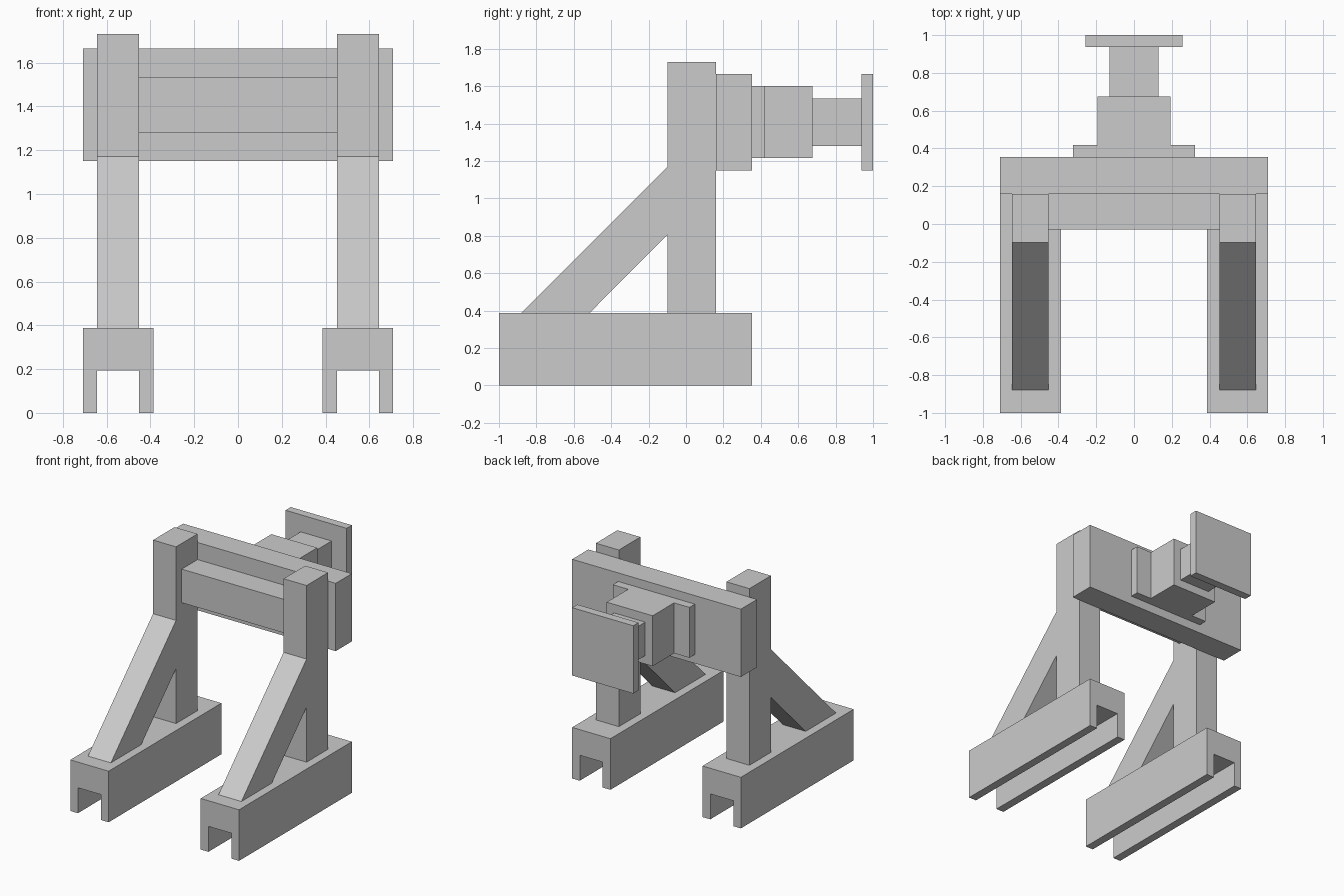
import bpy, bmesh
from mathutils import Vector

if "Cube" in bpy.data.objects:
    bpy.data.objects.remove(bpy.data.objects["Cube"])


def prism(name, points, offset):
    """Extrude a closed flat outline along an offset vector."""
    bm = bmesh.new()
    face = bm.faces.new([bm.verts.new(p) for p in points])
    ext = bmesh.ops.extrude_face_region(bm, geom=[face])
    bmesh.ops.translate(bm, vec=Vector(offset),
                        verts=[g for g in ext["geom"] if isinstance(g, bmesh.types.BMVert)])
    bmesh.ops.recalc_face_normals(bm, faces=bm.faces)
    mesh = bpy.data.meshes.new(name)
    bm.to_mesh(mesh)
    bm.free()
    obj = bpy.data.objects.new(name, mesh)
    bpy.context.collection.objects.link(obj)
    return obj


def box(name, x0, x1, y0, y1, z0, z1):
    outline = [(x0, y0, z0), (x1, y0, z0), (x1, y0, z1), (x0, y0, z1)]
    return prism(name, outline, (0, y1 - y0, 0))


IN, OUT = 0.452, 0.645   # inner and outer x of the right-hand frame

# Channelled base rail
rail = [(0.387, 0), (IN, 0), (IN, 0.193), (OUT, 0.193),
        (OUT, 0), (0.709, 0), (0.709, 0.388), (0.387, 0.388)]
# Sloping brace, seen from the side
brace = [(-0.88, 0.388), (-0.515, 0.388), (-0.098, 0.806), (-0.098, 1.171)]

frame = [
    prism("base_rail", [(x, -1, z) for x, z in rail], (0, 1.354, 0)),
    prism("brace", [(IN, y, z) for y, z in brace], (OUT - IN, 0, 0)),
    box("post", IN, OUT, -0.098, 0.16, 0.388, 1.73),
]
# Mirror the side frame to the left
for part in frame:
    part.modifiers.new("Mirror", "MIRROR").use_axis[0] = True

# Beams between the posts and across their back
box("inner_beam", -IN, IN, -0.03, 0.16, 1.28, 1.535)
box("cross_beam", -0.709, 0.709, 0.16, 0.354, 1.15, 1.665)

# Buffer: half width, y range, z range
for name, w, y0, y1, z0, z1 in [
    ("buffer_mount", 0.322, 0.354, 0.419, 1.217, 1.6),
    ("buffer_housing", 0.193, 0.419, 0.676, 1.217, 1.6),
    ("buffer_plunger", 0.13, 0.676, 0.937, 1.28, 1.535),
    ("buffer_plate", 0.257, 0.937, 1.0, 1.15, 1.665),
]:
    box(name, -w, w, y0, y1, z0, z1)
